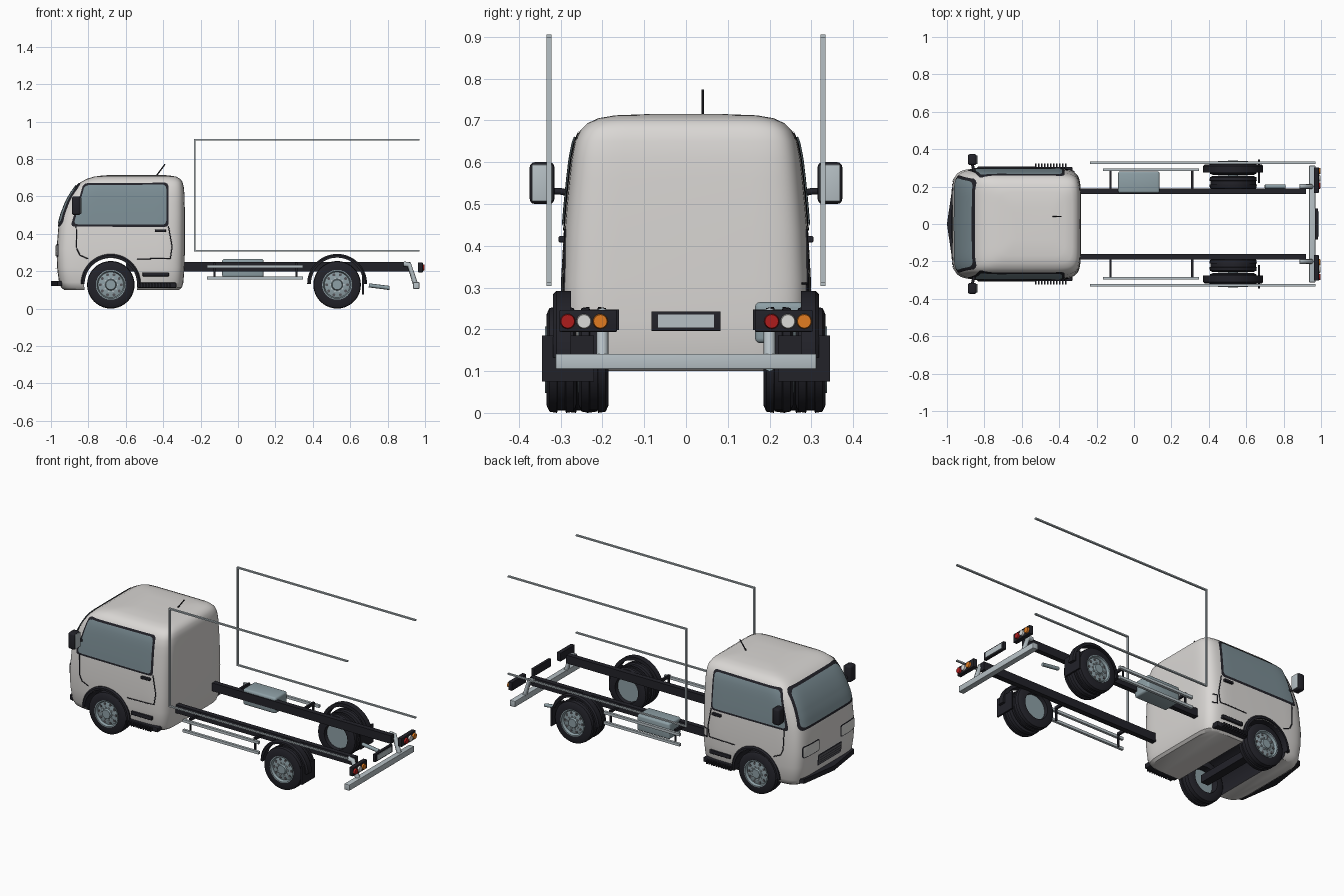
import bpy, bmesh, math
from mathutils import Vector, Matrix
from mathutils.bvhtree import BVHTree

cube = bpy.data.objects.get("Cube")
if cube:
    bpy.data.objects.remove(cube, do_unlink=True)


def material(name, r, g, b):
    m = bpy.data.materials.new(name)
    m.use_nodes = True
    m.diffuse_color = (r, g, b, 1)
    m.node_tree.nodes["Principled BSDF"].inputs["Base Color"].default_value = (r, g, b, 1)
    return m


WHITE = material("off_white_paint", .70, .68, .66)
BLACK = material("black_rubber", .016, .016, .022)
GLASS = material("blue_grey_glass", .20, .27, .30)
STEEL = material("light_steel", .47, .53, .56)
RIM = material("wheel_grey", .27, .35, .38)
GRILLE = material("dark_grey", .09, .09, .10)
RED = material("red_lamp", .42, .012, .012)
ORANGE = material("orange_lamp", .75, .20, .015)
LAMP = material("white_lamp", .72, .72, .70)


def finish(name, bm, mat, recalc=True, angle=35):
    if recalc:
        bmesh.ops.recalc_face_normals(bm, faces=bm.faces)
    me = bpy.data.meshes.new(name)
    bm.to_mesh(me)
    bm.free()
    me.materials.append(mat)
    me.shade_smooth()
    me.set_sharp_from_angle(angle=math.radians(angle))
    ob = bpy.data.objects.new(name, me)
    bpy.context.collection.objects.link(ob)
    return ob


def box(name, mat, x, y, z, bevel=0):
    """Box from (min, max) pairs."""
    bm = bmesh.new()
    bmesh.ops.create_cube(bm, size=1)
    for v in bm.verts:
        v.co = [(a + b) / 2 + c * (b - a) for (a, b), c in zip((x, y, z), v.co)]
    if bevel:
        bmesh.ops.bevel(bm, geom=bm.edges[:], offset=bevel, segments=3, affect='EDGES', profile=.5)
    return finish(name, bm, mat)


def pair(side, a, b):
    return tuple(sorted((side * a, side * b)))


def tube(name, mat, pts, r, sides=2):
    cu = bpy.data.curves.new(name, 'CURVE')
    cu.dimensions = '3D'
    cu.bevel_depth, cu.bevel_resolution, cu.use_fill_caps = r, sides, True
    sp = cu.splines.new('POLY')
    sp.points.add(len(pts) - 1)
    for p, co in zip(sp.points, pts):
        p.co = (*co, 1)
    cu.materials.append(mat)
    ob = bpy.data.objects.new(name, cu)
    bpy.context.collection.objects.link(ob)
    return ob


def lathe(name, mat, profile, centre, side=1, steps=40, arc=2 * math.pi):
    """Turn (y, radius) points about an axis along y."""
    bm = bmesh.new()
    rows = []
    for i in range(steps + 1):
        t = arc * i / steps
        rows.append([bm.verts.new((centre[0] + r * math.cos(t), centre[1] + side * y,
                                   centre[2] + r * math.sin(t))) for y, r in profile])
    for a, b in zip(rows, rows[1:]):
        for j in range(len(profile) - 1):
            bm.faces.new((a[j], a[j + 1], b[j + 1], b[j]))
    if arc < 6:
        bm.faces.new(rows[0][:-1])
        bm.faces.new(rows[-1][:-1])
    bmesh.ops.remove_doubles(bm, verts=bm.verts, dist=.0002)
    return finish(name, bm, mat)


# Cab shell: superellipse sections (height, front, rear, half width)
SECTIONS = [(.10, -.93, -.315, .265), (.112, -.945, -.30, .28), (.14, -.957, -.292, .29),
            (.22, -.967, -.286, .297), (.32, -.97, -.284, .297), (.44, -.96, -.284, .291),
            (.50, -.945, -.284, .286), (.56, -.922, -.285, .28), (.61, -.896, -.286, .274),
            (.65, -.868, -.29, .266), (.675, -.842, -.296, .254), (.693, -.81, -.308, .236),
            (.705, -.77, -.33, .21), (.712, -.72, -.37, .17), (.715, -.64, -.43, .09)]
N = 72
bm = bmesh.new()
rings = []
for z, front, rear, hw in SECTIONS:
    ring = []
    for i in range(N):
        c, s = math.cos(2 * math.pi * i / N), math.sin(2 * math.pi * i / N)
        ring.append(bm.verts.new(((front + rear) / 2 + (rear - front) / 2 * math.copysign(abs(c) ** .25, c),
                                  hw * math.copysign(abs(s) ** .25, s), z)))
    rings.append(ring)
for a, b in zip(rings, rings[1:]):
    for i in range(N):
        bm.faces.new((a[i], a[(i + 1) % N], b[(i + 1) % N], b[i]))
bm.faces.new(rings[0])
bm.faces.new(rings[-1])
bmesh.ops.recalc_face_normals(bm, faces=bm.faces)
SHELL = BVHTree.FromBMesh(bm)
cab = finish("cab_body", bm, WHITE)

# Wheel wells cut through the cab
FX, RX, WZ = -.68, .53, .127
cutter = lathe("well_cutter", BLACK, [(-.4, 0), (-.4, .143), (.4, .143), (.4, 0)], (FX, 0, WZ))
cutter.hide_render = True
mod = cab.modifiers.new("wells", 'BOOLEAN')
mod.object, mod.solver, mod.material_mode = cutter, 'EXACT', 'TRANSFER'
bpy.context.view_layer.objects.active = cab
bpy.ops.object.modifier_apply(modifier="wells")
bpy.data.objects.remove(cutter, do_unlink=True)
cab.data.set_sharp_from_angle(angle=math.radians(35))


def project(u, v, side, lift):
    """Point on the cab: side is +1 or -1 for the flanks, 0 for the nose."""
    start = Vector((u, side * 2, v)) if side else Vector((-2, u, v))
    ray = Vector((0, -side, 0)) if side else Vector((1, 0, 0))
    hit, normal, _, _ = SHELL.ray_cast(start, ray)
    return hit + normal * lift


def decal(name, mat, pts, side, lift, corner=.02):
    """Thin plate laid over the cab skin."""
    bm = bmesh.new()
    bm.faces.new([bm.verts.new((u, v, 0)) for u, v in pts])
    bmesh.ops.bevel(bm, geom=bm.verts[:], offset=corner, segments=4, affect='VERTICES', profile=.5)
    for axis in (0, 1):
        for i in range(-50, 50):
            co, no = [0, 0, 0], [0, 0, 0]
            co[axis], no[axis] = i * .02 + .003, 1
            bmesh.ops.bisect_plane(bm, geom=bm.verts[:] + bm.edges[:] + bm.faces[:],
                                   plane_co=co, plane_no=no, dist=1e-5)
    for v in bm.verts:
        v.co = project(v.co.x, v.co.y, side, lift)
    bm.normal_update()
    out = Vector((0, side, 0)) if side else Vector((-1, 0, 0))
    if sum(f.normal.dot(out) for f in bm.faces) < 0:
        bmesh.ops.reverse_faces(bm, faces=bm.faces[:])
    return finish(name, bm, mat, False)


def seam(name, pts, side, r=.0028):
    path = []
    for (a, b), (c, d) in zip(pts, pts[1:]):
        path += [project(a + (c - a) * i / 8, b + (d - b) * i / 8, side, .001) for i in range(9)]
    return tube(name, BLACK, path, r, 1)


def rect(u, v, w, h):
    return [(u - w, v - h), (u + w, v - h), (u + w, v + h), (u - w, v + h)]


# Windscreen, headlamps, grille and bumper lip
decal("windscreen_frame", BLACK, [(-.262, .438), (.262, .438), (.238, .668), (-.238, .668)], 0, .003, .03)
decal("windscreen", GLASS, [(-.248, .452), (.248, .452), (.226, .655), (-.226, .655)], 0, .007, .03)
for s in (1, -1):
    decal("headlamp_rim", BLACK, rect(s * .175, .31, .075, .036), 0, .003, .015)
    decal("headlamp", LAMP, rect(s * .175, .31, .069, .030), 0, .006, .012)
decal("grille_frame", BLACK, rect(0, .215, .115, .034), 0, .003, .01)
decal("grille", GRILLE, rect(0, .215, .108, .027), 0, .006, .008)
for k in (-1, 0, 1):
    decal("grille_slat", BLACK, rect(0, .215 + k * .014, .1, .002), 0, .008, .0005)
bm = bmesh.new()
lip = [bm.verts.new((x, y, .12)) for x, y in
       ((-.94, -.25), (-.965, -.24), (-1, 0), (-.965, .24), (-.94, .25))]
ext = bmesh.ops.extrude_face_region(bm, geom=[bm.faces.new(lip)])
bmesh.ops.translate(bm, vec=(0, 0, .028), verts=[v for v in ext["geom"] if isinstance(v, bmesh.types.BMVert)])
finish("bumper_lip", bm, BLACK)

# Parts that repeat on both flanks
for s in (1, -1):
    decal("side_window_frame", BLACK, [(-.895, .438), (-.372, .436), (-.372, .672), (-.825, .668)], s, .003)
    decal("side_window", GLASS, [(-.878, .45), (-.384, .448), (-.384, .66), (-.818, .656)], s, .007)
    seam("door_seam", [(-.865, .44), (-.862, .32), (-.845, .285), (-.80, .265)], s)
    seam("door_seam_rear", [(-.372, .44), (-.352, .33), (-.362, .268), (-.54, .265)], s)
    h = project(-.415, .415, s, 0)
    box("door_handle", BLACK, (-.445, -.385), pair(s, abs(h.y) - .005, abs(h.y) + .014), (.408, .423), .004)
    # Steps with ribbed edge
    box("lower_step", BLACK, (-.54, -.33), pair(s, .26, .305), (.11, .138), .004)
    box("upper_step", BLACK, (-.51, -.37), pair(s, .27, .306), (.172, .194), .004)
    for i in range(11):
        x = -.53 + i * .016
        box("step_rib", BLACK, (x, x + .008), pair(s, .30, .324), (.113, .133))
    # Door mirrors
    box("mirror_housing", BLACK, (-.888, -.842), pair(s, .315, .374), (.5, .6), .012)
    box("mirror_glass", STEEL, (-.843, -.838), pair(s, .32, .369), (.506, .594), .002)
    tube("mirror_arm", BLACK, [(-.85, s * .275, .525), (-.86, s * .30, .53), (-.865, s * .325, .53)], .008)

    # Wheels: single in front, twin at the rear
    for label, cx, y, w in (("front", FX, .25, .045), ("rear", RX, .298, .036), ("rear_inner", RX, .221, .036)):
        c = (cx, s * y, WZ)
        tyre = [(-w, .078), (-w, .108), (-w * .8, .124), (-w * .3, .127), (-w * .25, .121), (w * .25, .121),
                (w * .3, .127), (w * .8, .124), (w, .108), (w, .078), (w * .5, .075), (-w * .5, .075), (-w, .078)]
        lathe(label + "_tyre", BLACK, tyre, c, s)
        lathe(label + "_rim", RIM, [(w - .05, 0), (w - .05, .08), (w + .003, .08), (w + .003, .074), (w - .012, .068),
                                    (w - .006, .042), (w - .006, .03), (w + .006, .026), (w + .006, 0)], c, s)
        if label == "rear_inner":
            continue
        for i in range(10):
            t = math.pi * i / 5
            hole = (cx + .056 * math.cos(t), s * (y + w - .012), WZ + .056 * math.sin(t))
            lathe("rim_hole", GRILLE, [(0, .008), (.005, .008), (.005, 0)], hole, s, 10)
            nut = (cx + .036 * math.cos(t), s * (y + w - .008), WZ + .036 * math.sin(t))
            lathe("wheel_nut", STEEL, [(0, .005), (.008, .005), (.008, 0)], nut, s, 6)

    # Mudguards and flaps
    for label, cx, y0, y1 in (("front", FX, .275, .308), ("rear", RX, .275, .318)):
        lathe(label + "_mudguard", BLACK, [(y0, .14), (y0, .16), (y1 - .008, .16), (y1, .152), (y1, .14), (y0, .14)],
              (cx, 0, WZ + .005), s, 32, math.pi)
    box("mud_flap", BLACK, (.664, .674), pair(s, .22, .345), (.075, .185))

    # Chassis rail, side guards and body outline bars
    box("chassis_rail", BLACK, (-.60, .92), pair(s, .16, .19), (.198, .248))
    for z in (.163, .225):
        box("side_guard_bar", STEEL, (-.165, .347), pair(s, .283, .298), (z - .008, z + .008))
    for x in (-.125, .312):
        box("guard_strut", BLACK, (x - .006, x + .006), pair(s, .18, .286), (.228, .245))
        box("guard_post", BLACK, (x - .005, x + .005), pair(s, .276, .284), (.157, .245))
    for z in (.308, .902):
        box("outline_bar", STEEL, (-.236, .97), pair(s, .322, .334), (z - .004, z + .004))
    box("outline_post", STEEL, (-.236, -.228), pair(s, .322, .334), (.304, .906))

    # Rear bumper bracket and lamp cluster
    bracket = tube("bumper_bracket", STEEL, [(.885, s * .2, .238), (.915, s * .2, .235), (.952, s * .2, .12)], .014)
    box("lamp_housing", BLACK, (.962, .988), pair(s, .165, .303), (.194, .246), .003)
    for mat, dy in ((RED, -.039 ), (LAMP, 0), (ORANGE, .039)):
        centre = (.99, s * .244 + dy, .219)
        bm = bmesh.new()
        bmesh.ops.create_cone(bm, cap_ends=True, segments=24, radius1=.019, radius2=.016, depth=.016,
                              matrix=Matrix.Translation(centre) @ Matrix.Rotation(math.pi / 2, 4, 'Y'))
        finish("tail_lamp", bm, mat)

# Single parts
seam("fuel_flap", [(-.318, .31), (-.345, .31), (-.345, .26), (-.318, .26)], 1)
box("front_axle", BLACK, (FX - .025, FX + .025), (-.22, .22), (.105, .15))
box("rear_bumper", STEEL, (.936, .97), (-.312, .312), (.105, .141), .003)
box("plate_holder", BLACK, (.968, .985), (-.083, .083), (.196, .243), .002)
box("plate", STEEL, (.984, .988), (-.067, .067), (.204, .235))
box("fuel_tank", RIM, (-.085, .137), (.165, .282), (.167, .265), .012)
tube("exhaust_pipe", RIM, [(.70, .2, .124), (.81, .2, .11)], .011)
tube("antenna", BLACK, [(-.435, .04, .712), (-.39, .04, .772)], .0035)
